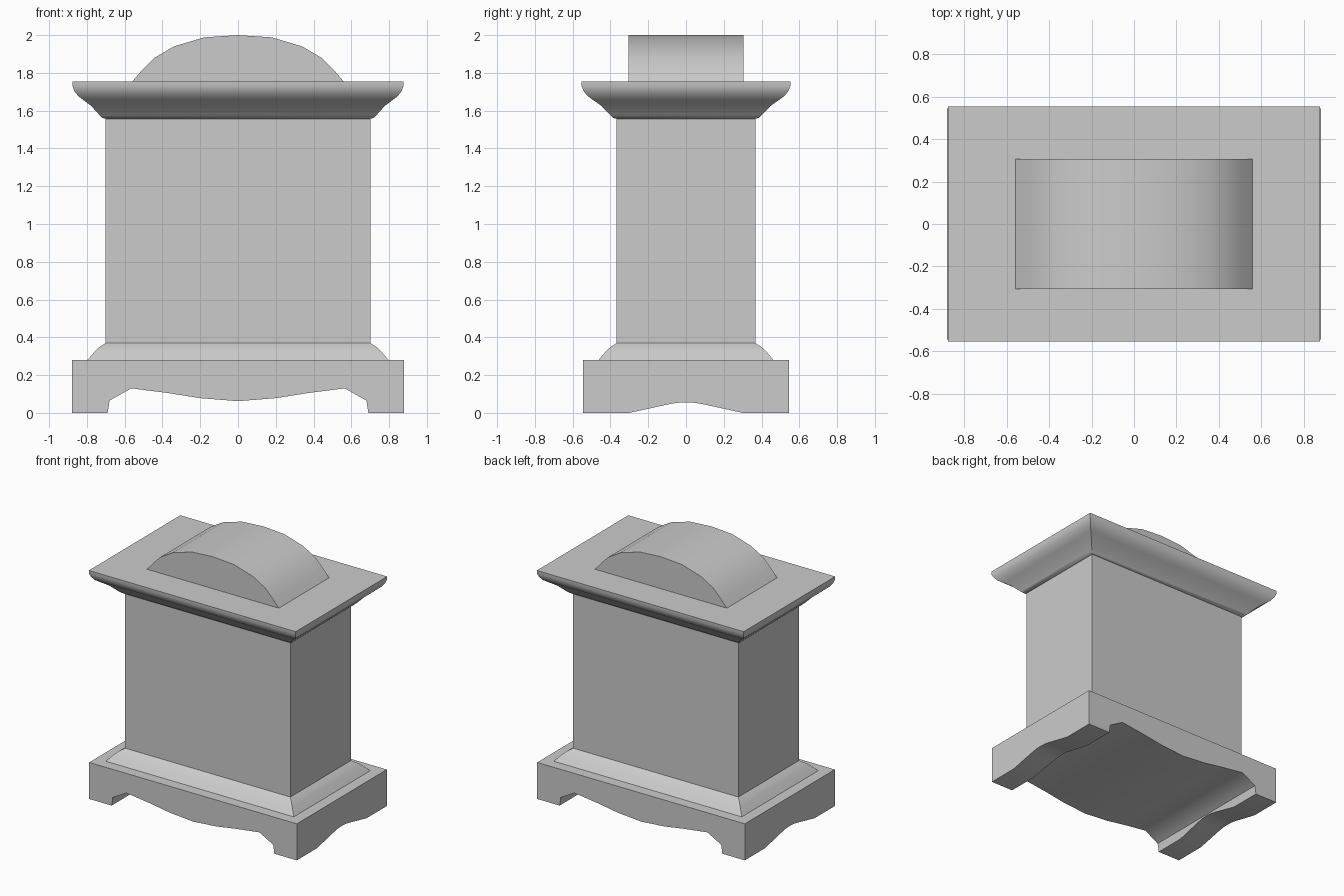
import bpy, bmesh
from math import radians

cube = bpy.data.objects.get("Cube")
if cube:
    bpy.data.objects.remove(cube, do_unlink=True)

# Single stone colour
GREY = (0.6, 0.6, 0.6, 1)
stone = bpy.data.materials.new("grey stone")
stone.use_nodes = True
stone.diffuse_color = GREY
stone.node_tree.nodes["Principled BSDF"].inputs["Base Color"].default_value = GREY


def finish(name, bm):
    bmesh.ops.recalc_face_normals(bm, faces=bm.faces)
    mesh = bpy.data.meshes.new(name)
    bm.to_mesh(mesh)
    bm.free()
    mesh.materials.append(stone)
    obj = bpy.data.objects.new(name, mesh)
    bpy.context.collection.objects.link(obj)
    return obj


def smooth(obj):
    bpy.ops.object.select_all(action="DESELECT")
    obj.select_set(True)
    bpy.context.view_layer.objects.active = obj
    bpy.ops.object.shade_smooth_by_angle(angle=radians(40))


def mirrored(half):
    """Complete a profile given from its +side end to the centre line."""
    return half + [(-a, z) for a, z in reversed(half) if a > 0]


def extrude(name, profile, depth, along):
    """Sweep an (a, z) outline symmetrically along x or y."""
    bm = bmesh.new()
    place = (lambda a, z, d: (a, d, z)) if along == "y" else (lambda a, z, d: (d, a, z))
    face = bm.faces.new([bm.verts.new(place(a, z, -depth)) for a, z in profile])
    out = bmesh.ops.extrude_face_region(bm, geom=[face])
    verts = [v for v in out["geom"] if isinstance(v, bmesh.types.BMVert)]
    bmesh.ops.translate(bm, verts=verts, vec=place(0, 0, 2 * depth))
    return finish(name, bm)


def stacked(name, rings):
    """Skin rectangular (half x, half y, z) rings, mitred at the corners."""
    bm = bmesh.new()
    loops = [[bm.verts.new((sx * x, sy * y, z))
              for sx, sy in ((-1, -1), (1, -1), (1, 1), (-1, 1))] for x, y, z in rings]
    for low, high in zip(loops, loops[1:]):
        for i in range(4):
            j = (i + 1) % 4
            bm.faces.new((low[i], low[j], high[j], high[i]))
    bm.faces.new(loops[0])
    bm.faces.new(loops[-1])
    return finish(name, bm)


# Plinth with scalloped apron and bracket feet
plinth = extrude("plinth", mirrored([(0.88, 0.28), (0.88, 0), (0.69, 0), (0.68, 0.065),
                 (0.565, 0.13), (0.37, 0.105), (0.2, 0.078), (0, 0.062)]), 0.545, "y")

# Shallow arch cut through the side feet
arch = extrude("arch_cutter", mirrored([(0.36, -0.1), (0.3, 0.0), (0.1, 0.044),
               (0.05, 0.053), (0, 0.056)]), 1.0, "x")
arch.hide_render = True
cut = plinth.modifiers.new("side arch", "BOOLEAN")
cut.operation = "DIFFERENCE"
cut.solver = "EXACT"
cut.object = arch
bpy.context.view_layer.objects.active = plinth
bpy.ops.object.modifier_apply(modifier=cut.name)
bpy.data.objects.remove(arch, do_unlink=True)
smooth(plinth)

# Main block
BX, BY = 0.702, 0.368
stacked("body", [(BX, BY, 0.36), (BX, BY, 1.56)])

# Mouldings given as (overhang beyond the body, height)
base = [(0.095, 0.28), (0.055, 0.327), (0.03, 0.35), (0.005, 0.365), (0, 0.37)]
smooth(stacked("base_moulding", [(BX + o, BY + o, z) for o, z in base]))

cornice = [(0, 1.557), (0.015, 1.561), (0.03, 1.575), (0.075, 1.625), (0.115, 1.655),
           (0.145, 1.678), (0.165, 1.705), (0.174, 1.73), (0.175, 1.755)]
smooth(stacked("cornice", [(BX + o, BY + o * 1.06, z) for o, z in cornice]))

# Curved crown
crown = mirrored([(0.56, 1.754), (0.505, 1.818), (0.445, 1.878), (0.34, 1.94),
                  (0.18, 1.988), (0, 2.0)])
smooth(extrude("crown", crown, 0.305, "y"))
